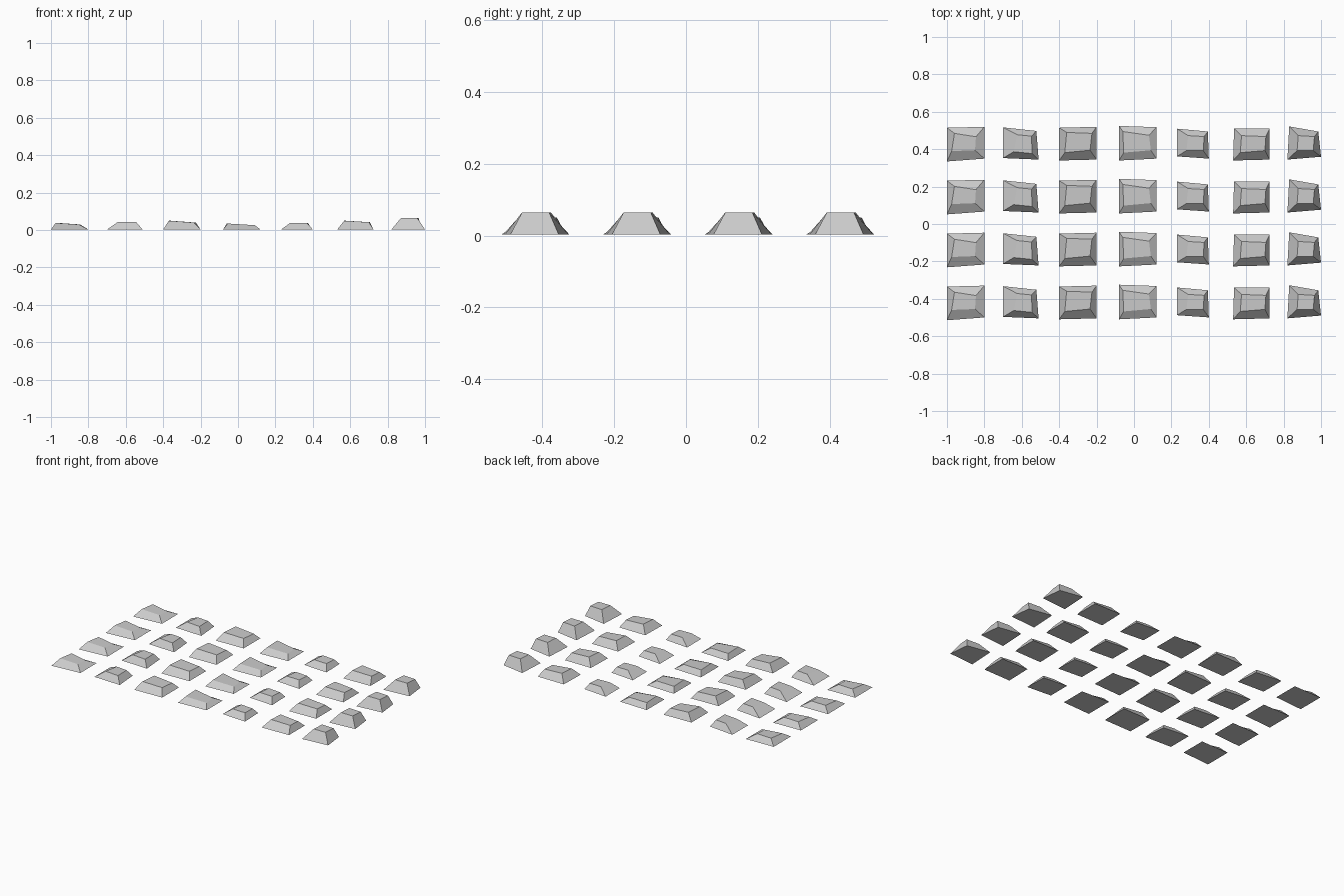
import bpy

PITCH = 0.283   # distance between the four identical rows

# Each stud: base corners, top corners (back-left, back-right, front-right,
# front-left, y relative to the row), then top height at left and right
STUDS = [
    ([(-1.0, .09), (-.80, .095), (-.80, -.075), (-1.0, -.09)],
     [(-.96, .06), (-.845, .042), (-.85, -.03), (-.975, -.035)], .038, .03),
    ([(-.70, .092), (-.522, .073), (-.51, -.08), (-.70, -.072)],
     [(-.625, .053), (-.548, .045), (-.545, -.048), (-.643, -.038)], .043, .043),
    ([(-.40, .09), (-.20, .095), (-.20, -.08), (-.40, -.085)],
     [(-.36, .065), (-.225, .06), (-.235, -.03), (-.37, -.043)], .05, .04),
    ([(-.08, .1), (.12, .093), (.12, -.075), (-.08, -.085)],
     [(-.06, .07), (.08, .05), (.09, -.03), (-.055, -.043)], .035, .026),
    ([(.23, .085), (.395, .07), (.40, -.075), (.23, -.063)],
     [(.29, .048), (.375, .043), (.37, -.032), (.28, -.032)], .039, .037),
    ([(.535, .086), (.725, .085), (.725, -.08), (.53, -.085)],
     [(.575, .048), (.705, .043), (.70, -.032), (.568, -.043)], .05, .042),
    ([(.83, .097), (.985, .07), (1.0, -.065), (.82, -.08)],
     [(.878, .048), (.965, .043), (.958, -.032), (.872, -.032)], .065, .065),
]


def stud(name, base, top, z_left, z_right):
    """Flat-sided irregular truncated pyramid, repeated over four rows."""
    y0 = -1.5 * PITCH
    heights = (z_left, z_right, z_right, z_left)
    verts = [(x, y + y0, 0.003) for x, y in base]
    verts += [(x, y + y0, z) for (x, y), z in zip(top, heights)]
    faces = [(0, 1, 2, 3), (7, 6, 5, 4)]
    faces += [(i, i + 4, (i + 1) % 4 + 4, (i + 1) % 4) for i in range(4)]
    mesh = bpy.data.meshes.new(name)
    mesh.from_pydata(verts, [], faces)
    obj = bpy.data.objects.new(name, mesh)
    bpy.context.collection.objects.link(obj)
    # Rows
    rows = obj.modifiers.new("rows", 'ARRAY')
    rows.count = 4
    rows.use_relative_offset = False
    rows.use_constant_offset = True
    rows.constant_offset_displace = (0, PITCH, 0)


for n, data in enumerate(STUDS, 1):
    stud(f"paving_stone_column_{n}", *data)
